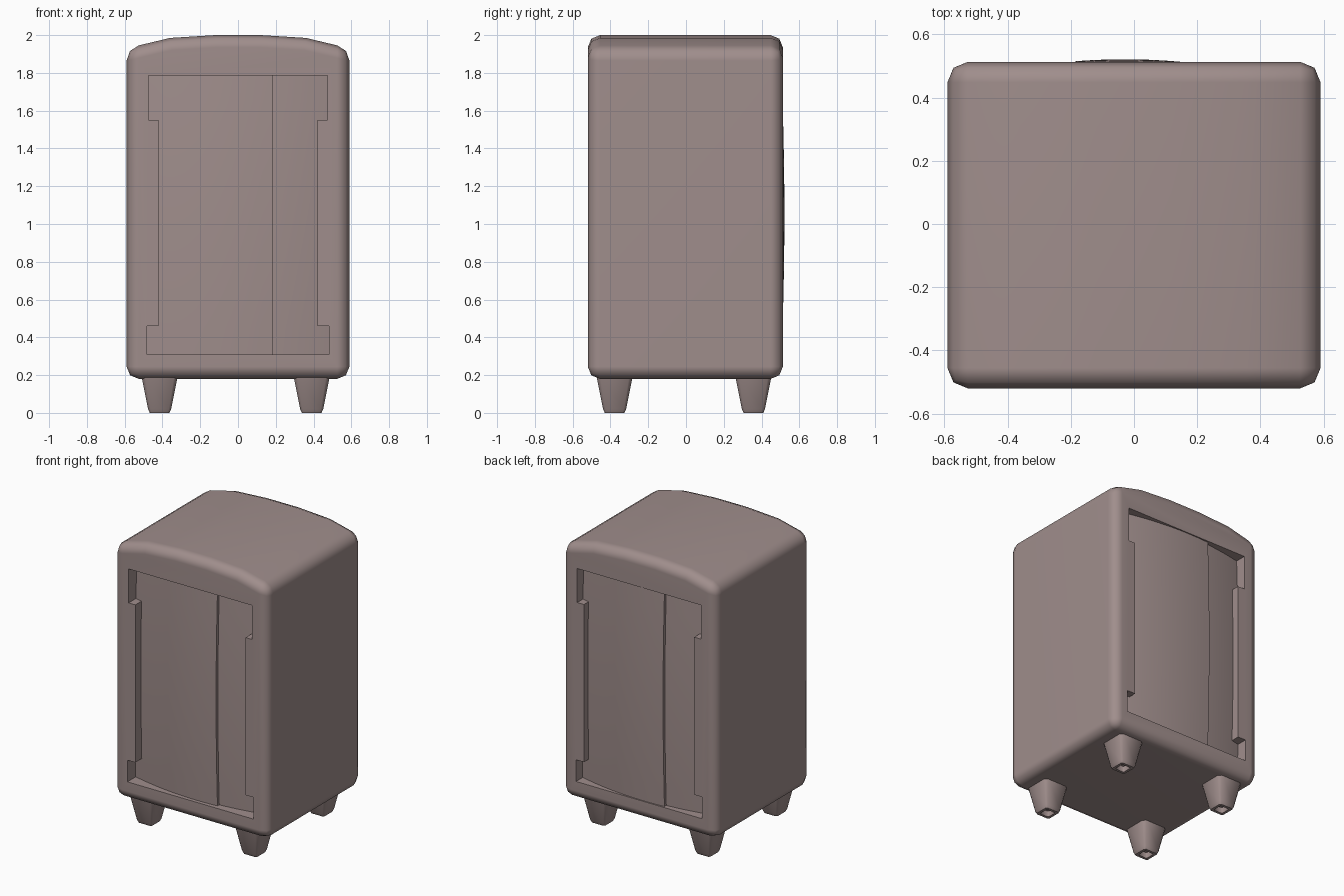
import bpy
import bmesh
from math import pi
from mathutils import Matrix, Vector

cube = bpy.data.objects.get("Cube")
if cube:
    bpy.data.objects.remove(cube)

# One painted finish for the whole cabinet
paint = bpy.data.materials.new("dusty mauve paint")
paint.use_nodes = True
colour = (0.35, 0.27, 0.262, 1)
paint.diffuse_color = colour
paint.node_tree.nodes["Principled BSDF"].inputs["Base Color"].default_value = colour

BACK, FRONT = 0.513, -0.52


def add_object(name, bm):
    bmesh.ops.recalc_face_normals(bm, faces=bm.faces)
    mesh = bpy.data.meshes.new(name)
    bm.to_mesh(mesh)
    bm.free()
    mesh.materials.append(paint)
    obj = bpy.data.objects.new(name, mesh)
    bpy.context.collection.objects.link(obj)
    return obj


def prism(name, outline, y0, y1):
    """Extrude an (x, z) outline along y."""
    bm = bmesh.new()
    face = bm.faces.new([bm.verts.new((x, y0, z)) for x, z in outline])
    new = bmesh.ops.extrude_face_region(bm, geom=[face])["geom"]
    bmesh.ops.translate(bm, vec=(0, y1 - y0, 0),
                        verts=[v for v in new if isinstance(v, bmesh.types.BMVert)])
    return add_object(name, bm)


def smooth(obj, angle):
    bpy.ops.object.select_all(action="DESELECT")
    obj.select_set(True)
    bpy.context.view_layer.objects.active = obj
    bpy.ops.object.shade_smooth_by_angle(angle=angle)


def apply_modifiers(obj):
    graph = bpy.context.evaluated_depsgraph_get()
    mesh = bpy.data.meshes.new_from_object(obj.evaluated_get(graph))
    obj.modifiers.clear()
    obj.data = mesh


# Cabinet body: domed outline, rounded all over
half = [(0.59, 0.18), (0.59, 1.93), (0.36, 1.985), (0.12, 2.0)]
body = prism("cabinet_body", half + [(-x, z) for x, z in reversed(half)], FRONT, BACK)
bevel = body.modifiers.new("rounded_edges", "BEVEL")
bevel.width = 0.065
bevel.segments = 2
bevel.limit_method = "ANGLE"
bevel.angle_limit = 0.6

# Notched door openings cut into the front and the back
notch = [(0.482, 0.31), (0.482, 0.46), (0.422, 0.46),
         (0.422, 1.55), (0.473, 1.55), (0.473, 1.785)]
opening = notch + [(-x, z) for x, z in reversed(notch)]
for side, y0, y1 in (("front", FRONT - 0.1, FRONT + 0.14),
                     ("back", BACK - 0.14, BACK + 0.1)):
    cutter = prism(side + "_opening_cutter", opening, y0, y1)
    cutter.hide_render = True
    cutter.hide_set(True)
    cut = body.modifiers.new(side + "_opening", "BOOLEAN")
    cut.operation = "DIFFERENCE"
    cut.solver = "EXACT"
    cut.object = cutter
apply_modifiers(body)
smooth(body, 0.9)
weighted = body.modifiers.new("even_shading", "WEIGHTED_NORMAL")
weighted.keep_sharp = True


def door(name, u0, u1, peak, setback, turn):
    """Gently bowed door panel, made for the front and turned for the back."""
    bm = bmesh.new()
    bmesh.ops.create_grid(bm, x_segments=12, y_segments=10, size=1)
    for v in bm.verts:
        u = u0 + (u1 - u0) * (v.co.x + 1) / 2
        z = 1.05 + 0.75 * v.co.y
        drop = (u - 0.03) ** 2 / 4 + (z - 1.05) ** 2 / 36
        v.co = Vector((u, -peak + setback + drop, z))
    back = bmesh.ops.extrude_face_region(bm, geom=list(bm.faces), use_keep_orig=True)["geom"]
    bmesh.ops.translate(bm, vec=(0, 0.04, 0),
                        verts=[v for v in back if isinstance(v, bmesh.types.BMVert)])
    bmesh.ops.transform(bm, matrix=Matrix.Rotation(turn, 4, "Z"), verts=bm.verts)
    smooth(add_object(name, bm), 0.6)


# A wide door overlapping a narrow one on both faces
for side, peak, turn in (("front", 0.51, 0), ("back", 0.521, pi)):
    door(side + "_wide_door", -0.5, 0.185, peak, 0, turn)
    door(side + "_narrow_door", 0.16, 0.5, peak, 0.02, turn)


# Tapered feet with a hollow underside
def foot(name, x, y):
    bm = bmesh.new()
    rings = []
    for w, z in ((0.097, 0.2), (0.061, 0.02), (0.052, 0.0), (0.034, 0.0), (0.034, 0.04)):
        c = w * 0.2
        corners = [(w, -w + c), (w, w - c), (w - c, w), (-w + c, w),
                   (-w, w - c), (-w, -w + c), (-w + c, -w), (w - c, -w)]
        rings.append([bm.verts.new((x + a, y + b, z)) for a, b in corners])
    for low, high in zip(rings, rings[1:]):
        for i in range(len(low)):
            j = (i + 1) % len(low)
            bm.faces.new((low[i], low[j], high[j], high[i]))
    bm.faces.new(rings[0])
    bm.faces.new(rings[-1])
    smooth(add_object(name, bm), 0.9)


for x, across in ((0.39, "left"), (-0.415, "right")):
    for y, along in ((-0.378, "front"), (0.357, "back")):
        foot(f"{along}_{across}_foot", x, y)
